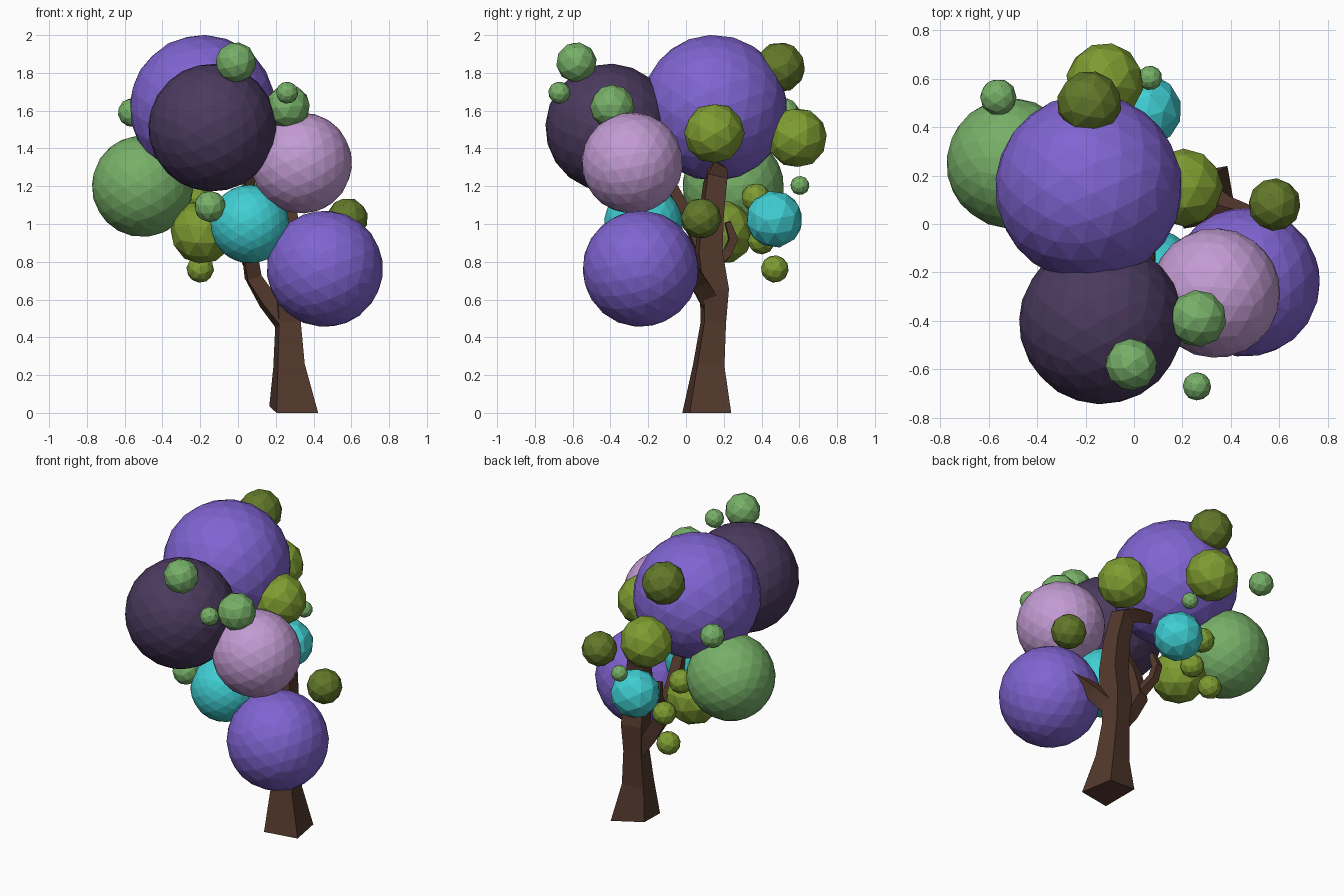
import bpy, bmesh, math, random
from mathutils import Vector, Euler

if "Cube" in bpy.data.objects:
    bpy.data.objects.remove(bpy.data.objects["Cube"])

random.seed(4)


def material(name, rgb):
    m = bpy.data.materials.new(name)
    m.diffuse_color = (*rgb, 1)
    m.use_nodes = True
    m.node_tree.nodes["Principled BSDF"].inputs["Base Color"].default_value = m.diffuse_color
    return m


MATS = {
    "violet": material("violet", (0.216, 0.127, 0.64)),
    "plum": material("dark plum", (0.07, 0.042, 0.112)),
    "lilac": material("lilac", (0.545, 0.328, 0.651)),
    "green": material("leaf green", (0.184, 0.434, 0.138)),
    "cyan": material("cyan", (0.051, 0.624, 0.651)),
    "olive": material("olive", (0.212, 0.337, 0.031)),
    "moss": material("dark olive", (0.122, 0.188, 0.023)),
    "bark": material("bark brown", (0.087, 0.041, 0.026)),
}


def add_object(name, bm, mat):
    bmesh.ops.recalc_face_normals(bm, faces=bm.faces[:])
    me = bpy.data.meshes.new(name)
    bm.to_mesh(me)
    bm.free()
    me.materials.append(MATS[mat])
    ob = bpy.data.objects.new(name, me)
    bpy.context.collection.objects.link(ob)
    return ob


def foliage(name, mat, x, y, z, r):
    """Faceted ball, finer when large, turned at random."""
    bm = bmesh.new()
    big = r > 0.2
    bmesh.ops.create_icosphere(bm, subdivisions=3 if big else 2,
                               radius=r * (1.005 if big else 1.02))
    rot = Euler([random.uniform(0, math.pi) for _ in range(3)]).to_matrix()
    bmesh.ops.rotate(bm, verts=bm.verts[:], cent=(0, 0, 0), matrix=rot)
    ob = add_object(name, bm, mat)
    ob.location = (x, y, z)


def limb(name, points):
    """Four-sided tapered tube through (x, y, z, radius) points."""
    bm = bmesh.new()
    ref = Vector((math.cos(math.radians(55)), math.sin(math.radians(55)), 0))
    pos = [Vector(p[:3]) for p in points]
    rings = []
    for i, p in enumerate(points):
        t = (pos[min(i + 1, len(pos) - 1)] - pos[max(i - 1, 0)]).normalized()
        if p[2] == 0:
            t = Vector((0, 0, 1))
        u = (ref - t * ref.dot(t)).normalized()
        v = t.cross(u)
        ring = []
        for k in range(4):
            a = k * math.pi / 2
            ring.append(bm.verts.new(pos[i] + (u * math.cos(a) + v * math.sin(a)) * p[3]))
        rings.append(ring)
    for a, b in zip(rings, rings[1:]):
        for k in range(4):
            bm.faces.new((a[k], a[(k + 1) % 4], b[(k + 1) % 4], b[k]))
    bm.faces.new(rings[0])
    bm.faces.new(rings[-1])
    return add_object(name, bm, "bark")


# Trunk, bending over at the top into the crown
trunk = limb("trunk", [
    (0.295, 0.11, 0, 0.158), (0.27, 0.12, 0.25, 0.102), (0.265, 0.145, 0.48, 0.082),
    (0.265, 0.15, 0.65, 0.095), (0.26, 0.12, 0.85, 0.09), (0.25, 0.135, 1.05, 0.08),
    (0.22, 0.155, 1.23, 0.075), (0.12, 0.165, 1.28, 0.055), (0.02, 0.16, 1.3, 0.045)])
# The back left base corner is lifted slightly off the ground
for vert in trunk.data.vertices:
    if vert.co.z < 0.01 and vert.co.x < 0.19:
        vert.co.z = 0.035

# Branches
limb("left_branch", [
    (0.27, 0.14, 0.46, 0.07), (0.16, 0.14, 0.59, 0.06), (0.08, 0.14, 0.72, 0.055),
    (0.05, 0.06, 0.93, 0.05), (0.06, -0.06, 1.17, 0.04), (0.06, -0.14, 1.32, 0.035)])
limb("left_twig", [
    (0.07, 0.13, 0.76, 0.04), (0.03, 0.22, 0.85, 0.035),
    (0.03, 0.25, 0.92, 0.033), (0.04, 0.22, 1.01, 0.022)])
limb("right_branch", [
    (0.27, 0.12, 0.6, 0.07), (0.37, 0.06, 0.7, 0.06), (0.54, 0.02, 0.8, 0.03)])

# Foliage balls: colour, x, y, z, radius
BALLS = [
    ("violet", -0.187, 0.15, 1.615, 0.385),
    ("plum", -0.135, -0.405, 1.51, 0.338),
    ("lilac", 0.336, -0.285, 1.323, 0.267),
    ("violet", 0.46, -0.24, 0.763, 0.307),
    ("green", -0.505, 0.25, 1.2, 0.268),
    ("cyan", 0.063, -0.225, 1.0, 0.208),
    ("cyan", 0.045, 0.468, 1.025, 0.149),
    ("olive", -0.19, 0.19, 0.957, 0.166),
    ("olive", -0.2, 0.47, 0.762, 0.072),
    ("olive", 0.207, 0.15, 1.48, 0.158),
    ("olive", -0.12, 0.587, 1.457, 0.158),
    ("moss", -0.185, 0.498, 1.83, 0.132),
    ("moss", 0.58, 0.08, 1.03, 0.107),
    ("olive", -0.224, 0.37, 1.14, 0.075),
    ("olive", -0.121, 0.4, 0.912, 0.072),
    ("green", -0.011, -0.58, 1.855, 0.106),
    ("green", 0.264, -0.39, 1.62, 0.116),
    ("green", 0.26, -0.67, 1.695, 0.058),
    ("green", -0.148, -0.33, 1.093, 0.083),
    ("green", -0.56, 0.523, 1.59, 0.075),
    ("green", 0.066, 0.603, 1.204, 0.05),
]
for i, (mat, *spec) in enumerate(BALLS):
    foliage(f"{mat}_foliage_{i + 1}", mat, *spec)
